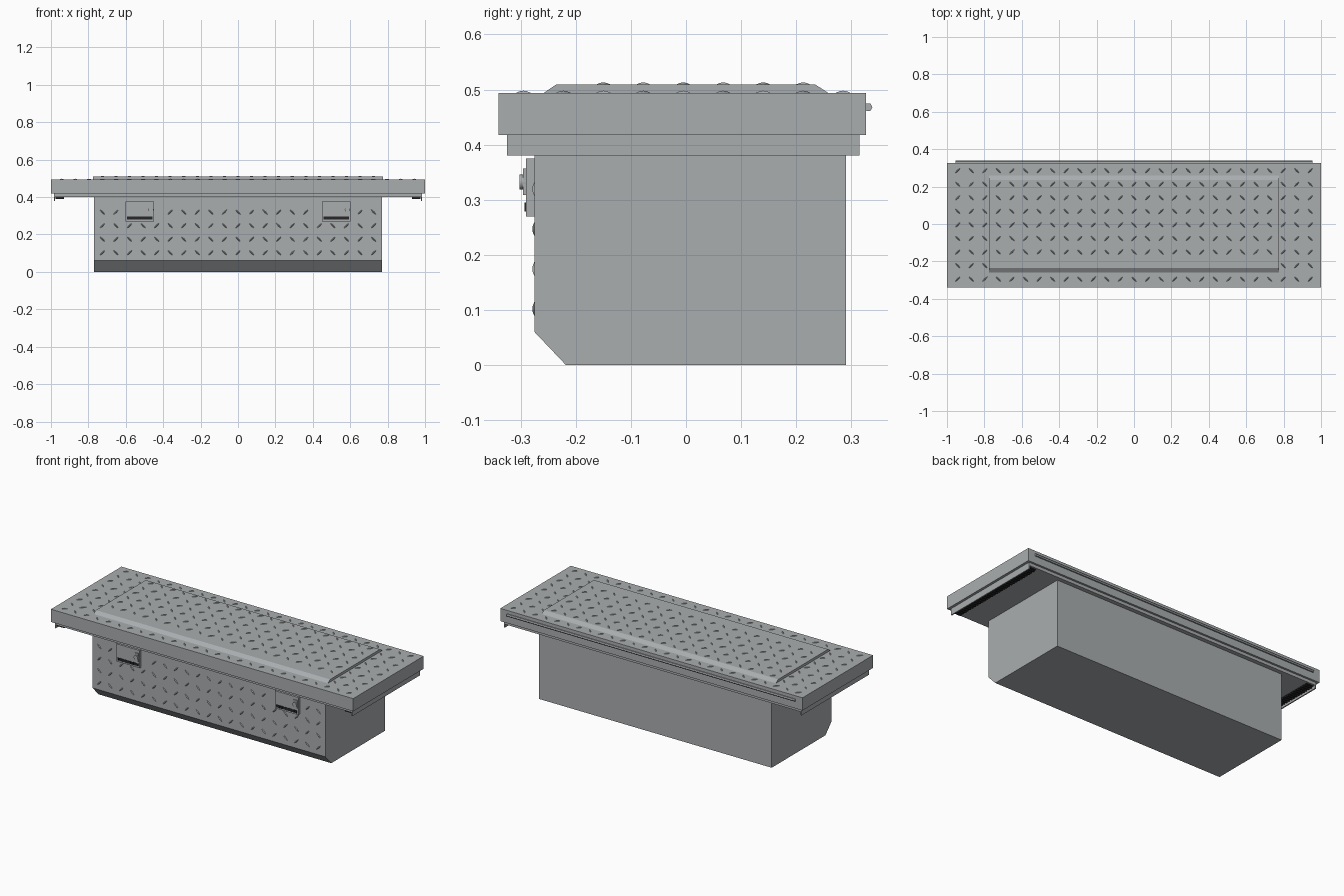
import bpy, bmesh, math
from mathutils import Vector

cube = bpy.data.objects.get("Cube")
if cube:
    bpy.data.objects.remove(cube, do_unlink=True)


def material(name, color):
    m = bpy.data.materials.new(name)
    m.use_nodes = True
    m.diffuse_color = (*color, 1)
    m.node_tree.nodes["Principled BSDF"].inputs["Base Color"].default_value = (*color, 1)
    return m


metal = material("brushed aluminium", (0.40, 0.42, 0.43))
rubber = material("black rubber", (0.02, 0.02, 0.02))


def finish(name, bm, mat):
    bmesh.ops.recalc_face_normals(bm, faces=bm.faces)
    mesh = bpy.data.meshes.new(name)
    bm.to_mesh(mesh)
    bm.free()
    mesh.materials.append(mat)
    obj = bpy.data.objects.new(name, mesh)
    bpy.context.collection.objects.link(obj)
    return obj


def add_box(bm, lo, hi):
    verts = bmesh.ops.create_cube(bm, size=1)["verts"]
    for v in verts:
        v.co = Vector([(a + b) / 2 + c * (b - a) for a, b, c in zip(lo, hi, v.co)])


def box(name, lo, hi, mat=metal):
    bm = bmesh.new()
    add_box(bm, lo, hi)
    return finish(name, bm, mat)


def extrude_x(name, profile, half, mat=metal):
    """Extrude a (y, z) profile symmetrically along x."""
    bm = bmesh.new()
    face = bm.faces.new([bm.verts.new((-half, y, z)) for y, z in profile])
    out = bmesh.ops.extrude_face_region(bm, geom=[face])["geom"]
    moved = [g for g in out if isinstance(g, bmesh.types.BMVert)]
    bmesh.ops.translate(bm, vec=(2 * half, 0, 0), verts=moved)
    return finish(name, bm, mat)


def add_tread(bm, centre, u, v, length=0.0185, width=0.004, height=0.004):
    """One pointed, ridged tread mark lying in the plane of u and v."""
    n = u.cross(v)
    steps = [-1, -0.5, 0, 0.5, 1]
    rows = []
    for t in steps:
        k = 1 - t * t
        p = centre + u * length * t
        rows.append([bm.verts.new(q) for q in
                     (p - v * width * k, p + n * height * k, p + v * width * k)]
                    if k else [bm.verts.new(p)] * 3)
    for a, b in zip(rows, rows[1:]):
        for i in range(2):
            corners = dict.fromkeys((a[i], b[i], b[i + 1], a[i + 1]))
            bm.faces.new(list(corners))


def diagonal(flip, x_axis, y_axis):
    s = 1 if flip else -1
    return ((x_axis + y_axis * s).normalized(), (y_axis - x_axis * s).normalized())


X, Y, Z = Vector((1, 0, 0)), Vector((0, 1, 0)), Vector((0, 0, 1))
PITCH = 0.0725

# Main shell, lid and raised lid panel
extrude_x("storage_body", [(-0.275, 0.06), (-0.218, 0), (0.29, 0),
                           (0.29, 0.405), (-0.275, 0.405)], 0.77)
box("rim_tray", (-0.985, -0.325, 0.40), (0.985, 0.315, 0.42))
box("lid", (-1, -0.34, 0.418), (1, 0.327, 0.494))
extrude_x("lid_raised_panel", [(-0.258, 0.494), (0.258, 0.494),
                               (0.235, 0.509), (-0.236, 0.509)], 0.775)

# Rear hinge rod
rod = [(0.331 + 0.0075 * math.cos(a), 0.468 + 0.0075 * math.sin(a))
       for a in (math.tau * i / 6 for i in range(6))]
extrude_x("rear_hinge", rod, 0.955)

# Tread marks on the lid, stepping up onto the raised panel
bm = bmesh.new()
for i in range(27):
    for j in range(9):
        x, y = (i - 13) * PITCH, -0.295 + j * PITCH
        inside = abs(x) < 0.775
        if inside and 0.215 < abs(y) < 0.27:
            continue
        z = 0.509 if inside and abs(y) < 0.23 else 0.494
        add_tread(bm, Vector((x, y, z)), *diagonal((i + j) % 2 == 0, X, Y))
finish("lid_tread", bm, metal)

# Tread marks on the front, leaving room for the latches
bm = bmesh.new()
for i in range(21):
    for j in range(4):
        x, z = (i - 10) * PITCH, 0.102 + j * PITCH
        if j == 3 and abs(abs(x) - 0.525) < 0.1:
            continue
        add_tread(bm, Vector((x, -0.275, z)), *diagonal((i + j) % 2 == 0, X, Z))
finish("front_tread", bm, metal)

for side, s in (("right", -1), ("left", 1)):
    # Mounting lip and ribbed pad under each lid wing
    a, b = sorted((s * 0.978, s * 0.985))
    box(side + "_mounting_lip", (a, -0.325, 0.38), (b, 0.315, 0.402))
    a, b = sorted((s * 0.93, s * 0.976))
    bm = bmesh.new()
    add_box(bm, (a, -0.315, 0.396), (b, 0.305, 0.401))
    for k in range(31):
        y = -0.315 + k * 0.02
        add_box(bm, (a, y, 0.39), (b, y + 0.01, 0.397))
    finish(side + "_mounting_pad", bm, rubber)

    # Latch plate, finger grip and lock
    c = s * 0.525
    box(side + "_latch_plate", (c - 0.077, -0.29, 0.27), (c + 0.077, -0.27, 0.375))
    bm = bmesh.new()
    add_box(bm, (c - 0.068, -0.291, 0.279), (c + 0.068, -0.285, 0.295))
    for k in range(9):
        x = c - 0.068 + k * 0.016
        add_box(bm, (x, -0.293, 0.279), (x + 0.008, -0.285, 0.295))
    finish(side + "_latch_grip", bm, rubber)
    box(side + "_lock_base", (c + 0.046, -0.296, 0.309), (c + 0.072, -0.285, 0.357))
    bpy.ops.mesh.primitive_cylinder_add(vertices=16, radius=0.0135, depth=0.016,
                                        location=(c + 0.059, -0.294, 0.332),
                                        rotation=(math.pi / 2, 0, 0))
    lock = bpy.context.object
    lock.name = side + "_lock_cylinder"
    lock.data.materials.append(metal)
    bpy.ops.object.shade_smooth_by_angle()
